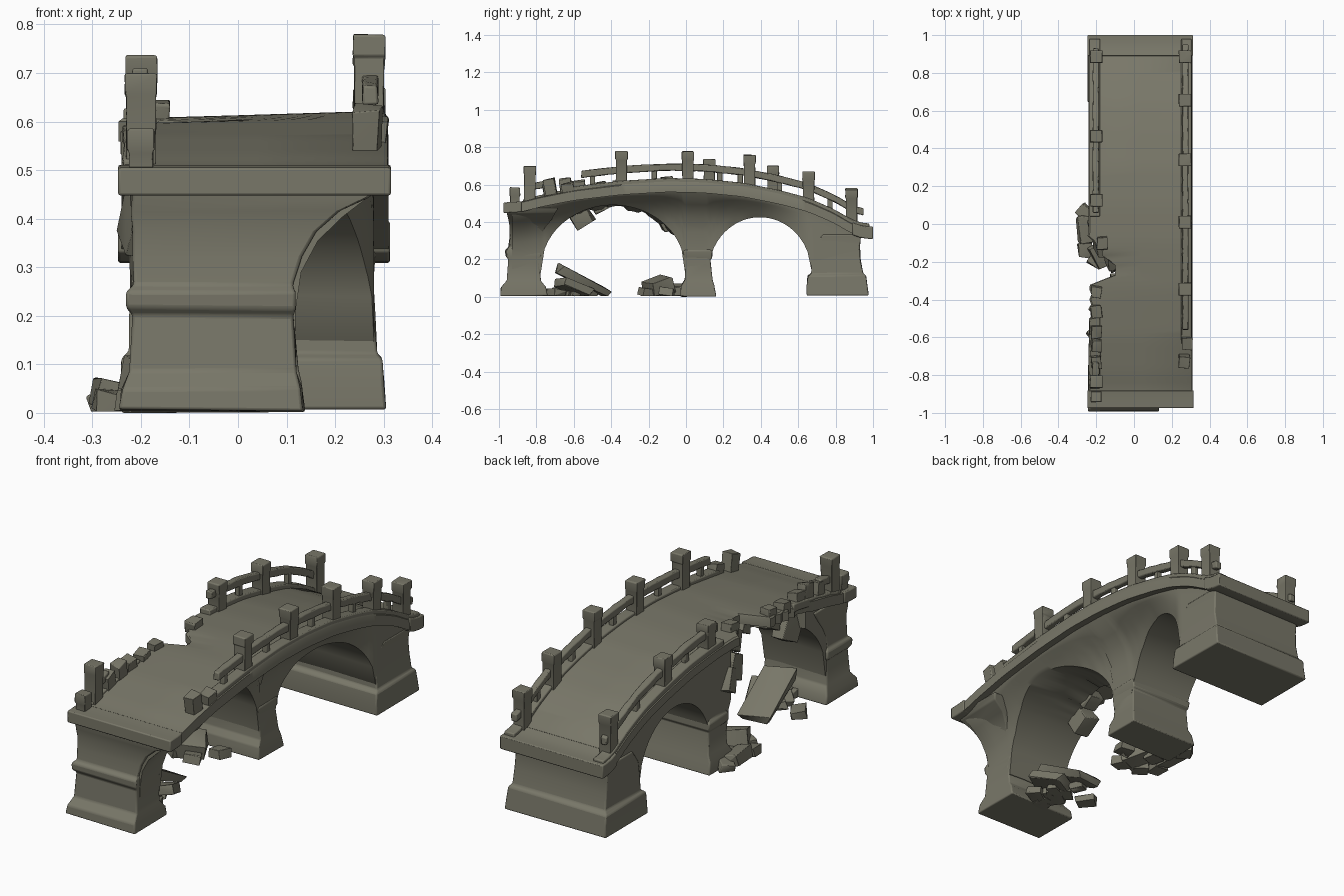
import bpy, bmesh, math, random
from mathutils import Vector, Matrix, Euler

random.seed(4)
if "Cube" in bpy.data.objects:
    bpy.data.objects.remove(bpy.data.objects["Cube"])

stone = bpy.data.materials.new("weathered olive stone")
stone.use_nodes = True
COLOR = (0.19, 0.185, 0.14, 1)
stone.diffuse_color = COLOR
bsdf = stone.node_tree.nodes["Principled BSDF"]
bsdf.inputs["Base Color"].default_value = COLOR
bsdf.inputs["Roughness"].default_value = 0.9


def finish(name, bm, bevel=0.0, angle=35):
    bmesh.ops.recalc_face_normals(bm, faces=bm.faces)
    mesh = bpy.data.meshes.new(name)
    bm.to_mesh(mesh)
    bm.free()
    mesh.materials.append(stone)
    obj = bpy.data.objects.new(name, mesh)
    bpy.context.collection.objects.link(obj)
    if bevel:
        mod = obj.modifiers.new("worn edges", "BEVEL")
        mod.width = bevel
        mod.segments = 2
        mod.limit_method = "ANGLE"
    bpy.ops.object.select_all(action="DESELECT")
    obj.select_set(True)
    bpy.context.view_layer.objects.active = obj
    bpy.ops.object.shade_smooth_by_angle(angle=math.radians(angle))


def loft(name, rings, bevel=0.0, jitter=0.0, angle=35):
    """Skin a list of equal rings and cap both ends."""
    bm = bmesh.new()
    j = lambda: random.uniform(-jitter, jitter)
    loops = [[bm.verts.new((x + j(), y + j(), z + j())) for x, y, z in r] for r in rings]
    n = len(loops[0])
    for a, b in zip(loops, loops[1:]):
        for i in range(n):
            bm.faces.new((a[i], a[(i + 1) % n], b[(i + 1) % n], b[i]))
    bm.faces.new(loops[0])
    bm.faces.new(loops[-1])
    finish(name, bm, bevel, angle)


def interp(table, v):
    for (a, fa), (b, fb) in zip(table, table[1:]):
        if v <= b:
            return fa + (fb - fa) * max(0, (v - a) / (b - a))
    return table[-1][1]


def steps(a, b, n):
    return [a + (b - a) * i / n for i in range(n + 1)]


# Deck height along the length
TOP = [(-.98, .502), (-.88, .507), (-.8, .53), (-.6, .57), (-.35, .60), (-.1, .615), (.1, .61),
       (.3, .59), (.5, .55), (.65, .51), (.8, .445), (.88, .395), (.93, .375), (1, .37)]


def top(y):
    return sum(interp(TOP, y + d) for d in (-.03, 0, .03)) / 3


def under(y):
    for centre, half, spring, rise in ((-.39, .385, .15, .34), (.395, .275, .13, .295)):
        t = (y - centre) / half
        if abs(t) < 1:
            return spring + rise * math.sqrt(1 - t * t)
    return .13


# Arched body: it curves inward on +x down to the narrow piers, and is broken on -x
BROKEN_WALL = [(-.62, -.215), (-.55, -.13), (-.3, -.07), (-.2, -.08), (-.1, -.16), (-.05, -.215)]
FLARE = [(0, .005), (.05, .07), (.1, .12), (.16, .15), (.25, .163)]
rings = []
for y in steps(-.93, .92, 96):
    zt = top(y) - .02
    zc = top(y) - .055
    zb = min(under(y), zc - .03)
    x0 = interp(BROKEN_WALL, y)
    ragged = random.uniform(0, .025) if x0 > -.2 else 0
    w = interp([(.15, 1), (.4, .75), (.66, 0)], y)
    ring = [(x0 + ragged, y, zt), (.285, y, zt)]
    for f in (0, .15, .3, .5, .75, 1):
        d = (zc - zb) * f
        ring.append((.28 - w * interp(FLARE, d), y, zc - d))
    ring += [(.03, y, zb + .004), (x0 + ragged, y, zb - ragged)]
    rings.append(ring)
loft("arched_body", rings, angle=40)

# Deck slab with a bite broken out of the -x edge
BITE = [(-.62, -.24), (-.55, -.225), (-.45, -.235), (-.31, -.235), (-.28, -.11),
        (-.22, -.10), (-.18, -.16), (-.12, -.19), (-.06, -.24)]
rings = []
for y in steps(-.97, 1, 76):
    z = top(y)
    x0 = interp(BITE, y) + (random.uniform(-.012, .012) if -.62 < y < -.06 else 0)
    lift = interp([(-.6, 0), (-.2, .008), (.5, .008), (.9, 0)], y)
    rings.append([(x0, y, z - .055), (x0, y, z - .006 - lift), (x0 + .008, y, z - lift), (.04, y, z),
                  (.3, y, z + lift), (.308, y, z - .005), (.31, y, z - .055)])
loft("deck_slab", rings)


# Piers, each a stack of levels: z, x0, x1, y0, y1
def pier(name, levels):
    loft(name, [[(a, c, z), (b, c, z), (b, d, z), (a, d, z)] for z, a, b, c, d in levels],
         bevel=.006, jitter=.003)


pier("front_pier", [
    (.005, -.245, .135, -.995, -.74), (.05, -.24, .13, -.99, -.75), (.085, -.222, .12, -.96, -.775),
    (.2, -.215, .115, -.95, -.785), (.215, -.228, .118, -.965, -.775), (.25, -.228, .118, -.965, -.775),
    (.262, -.215, .115, -.95, -.785), (.32, -.215, .13, -.945, -.775), (.375, -.215, .16, -.945, -.75),
    (.415, -.218, .21, -.948, -.72), (.445, -.22, .272, -.955, -.70), (.475, -.225, .29, -.96, -.68)])
pier("middle_pier", [
    (0, -.24, .138, -.03, .16), (.06, -.236, .132, -.025, .15), (.09, -.222, .122, -.005, .14),
    (.2, -.215, .115, 0, .13), (.21, -.226, .12, -.015, .14), (.245, -.226, .12, -.015, .14),
    (.256, -.215, .115, 0, .13), (.32, -.212, .118, -.015, .14)])
pier("back_pier", [
    (.005, -.245, .305, .645, .975), (.06, -.242, .303, .648, .97), (.112, -.238, .298, .652, .962),
    (.124, -.225, .286, .67, .945), (.2, -.222, .282, .674, .935), (.27, -.22, .28, .68, .928),
    (.335, -.222, .284, .73, .935)])


def strip(name, x0, x1, y0, y1, lo, hi, n=10, bevel=.005, jitter=0.0):
    """A beam that follows the deck between heights lo and hi above it."""
    loft(name, [[(x0, y, top(y) + lo), (x1, y, top(y) + lo), (x1, y, top(y) + hi), (x0, y, top(y) + hi)]
                for y in steps(y0, y1, n)], bevel, jitter)


# Thick slab ends over the end piers
strip("front_cap", -.247, .315, -.975, -.88, -.055, .002, 3)
strip("back_cap", -.247, .313, .89, 1, -.062, .004, 3)

# Kerbs and rails
LEFT, RIGHT = .27, -.2
strip("kerb_left", LEFT - .02, LEFT + .034, -.62, .98, -.03, .02, 40)
strip("kerb_right", RIGHT - .036, RIGHT + .02, .04, .98, -.03, .016, 24)
strip("front_kerb_right", RIGHT - .036, RIGHT + .02, -.87, -.5, -.03, .01, 8, jitter=.003)
strip("rail_left", LEFT - .014, LEFT + .018, -.56, .95, .06, .098, 40, jitter=.002)
strip("rail_right", RIGHT - .018, RIGHT + .014, .06, .93, .06, .098, 24, jitter=.002)
strip("front_rail_right", RIGHT - .018, RIGHT + .014, -.83, -.73, .045, .08, 4, jitter=.004)


def post(name, x, y, z1, half=.03):
    z0 = top(y) - .03
    levels = [(z0, half), (z1 - .05, half), (z1 - .042, half + .003), (z1 - .004, half + .003), (z1, half)]
    loft(name, [[(x + sx * h, y + sy * h, z) for sx, sy in ((-1, -1), (1, -1), (1, 1), (-1, 1))]
                for z, h in levels], bevel=.002, jitter=.0015)


for i, (y, z) in enumerate([(-.345, .78), (.01, .778), (.34, .76), (.655, .67), (.885, .575)]):
    post(f"post_left_{i + 1}", LEFT, y, z)
for i, (y, z) in enumerate([(-.835, .70), (.125, .737), (.465, .70), (.885, .58)]):
    post(f"post_right_{i + 1}", RIGHT, y, z)
post("corner_stub_right", RIGHT, -.915, .585, .025)

# Small balusters under the rails
for side, x, ys in (("left", LEFT, (-.5, -.17, .18, .5, .77)), ("right", RIGHT, (.29, .67))):
    for i, y in enumerate(ys):
        strip(f"baluster_{side}_{i + 1}", x - .01, x + .014, y - .014, y + .014, 0, .07, 1, .003)


# Broken stones: hulls of jittered boxes
def rock(name, loc, size, rot=(0, 0, 0)):
    bm = bmesh.new()
    mat = Matrix.Translation(loc) @ Euler(rot).to_matrix().to_4x4()
    for sx in (-1, 1):
        for sy in (-1, 1):
            for sz in (-1, 1):
                for _ in range(2):
                    p = Vector(s * d / 2 * random.uniform(.7, 1) for s, d in zip((sx, sy, sz), size))
                    p = mat @ p
                    p.z = max(p.z, .003)
                    bm.verts.new(p)
    hull = bmesh.ops.convex_hull(bm, input=bm.verts)
    bmesh.ops.delete(bm, geom=list(set(hull["geom_interior"] + hull["geom_unused"])), context="VERTS")
    finish(name, bm, .003, 30)


# Post and rail stumps along the broken edges
for i, (x, y, h) in enumerate([(LEFT - .005, -.725, .09), (LEFT + .01, -.63, .05), (RIGHT, -.73, .075),
                               (RIGHT, -.64, .075), (RIGHT, -.57, .05), (RIGHT, -.46, .03),
                               (RIGHT, -.36, .03), (RIGHT + .03, -.1, .03)]):
    rock(f"rail_stump_{i + 1}", (x, y, top(y) + h / 2 - .015), (.06, .07, h + .03), (.15, .05, .08 * (i % 3 - 1)))

# Hanging wall fragments around the break
for i, (x, y, z, s) in enumerate([(-.15, -.57, .44, .13), (-.12, -.47, .5, .09), (-.08, -.3, .53, .07),
                                  (-.11, -.18, .51, .1), (-.17, -.1, .43, .13), (-.195, -.03, .39, .11)]):
    rock(f"wall_fragment_{i + 1}", (x, y, z), (.09, s, s * 1.1), (.5, .1, .06 * i))

# Fallen slab and rubble by the front pier
rock("fallen_slab", (-.06, -.55, .08), (.17, .33, .06), (-.48, .05, .1))
rock("fallen_slab_lower", (.02, -.6, .05), (.13, .2, .05), (-.35, -.1, .5))
for i in range(8):
    s = random.uniform(.05, .1)
    rock(f"front_rubble_{i + 1}", (random.uniform(-.2, .1), random.uniform(-.74, -.47), .018),
         (s, s * 1.3, .045), (0, .2, random.uniform(0, 3)))

# Rubble by the middle pier
rock("fallen_block", (-.15, -.15, .055), (.15, .14, .09), (.3, .1, .5))
rock("fallen_block_side", (-.26, -.03, .035), (.08, .16, .065), (0, .2, .1))
for i, (x, y) in enumerate([(-.26, -.14), (-.2, -.19), (-.1, -.21), (-.03, -.1), (-.26, .06), (-.18, -.07)]):
    rock(f"middle_rubble_{i + 1}", (x, y, .022), (.08, .085, .05), (.1, .15, i))
